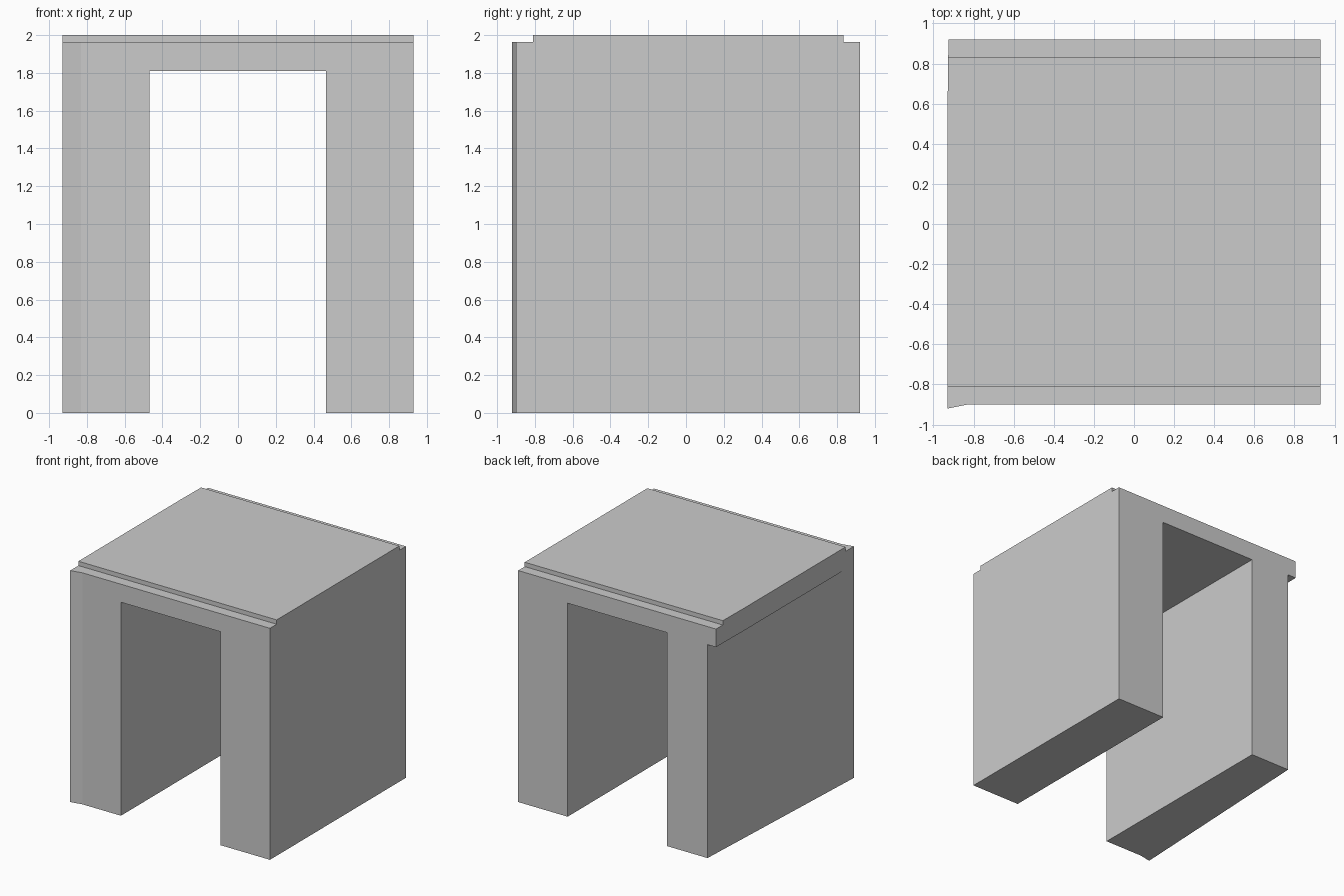
import bpy
import bmesh

if "Cube" in bpy.data.objects:
    bpy.data.objects.remove(bpy.data.objects["Cube"])


def prism(name, plan, z0, z1):
    """Extrude a plan outline (counter-clockwise) from z0 to z1."""
    bm = bmesh.new()
    base = bm.faces.new([bm.verts.new((x, y, z0)) for x, y in plan])
    top = bmesh.ops.extrude_face_region(bm, geom=[base])["geom"]
    verts = [g for g in top if isinstance(g, bmesh.types.BMVert)]
    bmesh.ops.translate(bm, verts=verts, vec=(0, 0, z1 - z0))
    bmesh.ops.recalc_face_normals(bm, faces=bm.faces)
    mesh = bpy.data.meshes.new(name)
    bm.to_mesh(mesh)
    bm.free()
    ob = bpy.data.objects.new(name, mesh)
    bpy.context.collection.objects.link(ob)
    return ob


def carve(body, plan, z0, z1):
    """Subtract a prism from the body and discard the cutter."""
    cutter = prism("cutter", plan, z0, z1)
    cutter.hide_render = True
    mod = body.modifiers.new("cut", "BOOLEAN")
    mod.operation = "DIFFERENCE"
    mod.solver = "EXACT"
    mod.object = cutter
    bpy.context.view_layer.objects.active = body
    bpy.ops.object.modifier_apply(modifier=mod.name)
    bpy.data.objects.remove(cutter)


# Full-height block, with the small flare at the front left corner
archway = prism("archway", [(-0.93, -0.92), (-0.83, -0.9), (0.93, -0.9),
                            (0.93, 0.92), (-0.925, 0.92), (-0.93, 0.56)], 0, 2)

# Square passage running front to back
carve(archway, [(-0.468, -1.2), (0.466, -1.2), (0.466, 1.2), (-0.468, 1.2)], -0.2, 1.81)

# Left wall tapers inward toward the back, leaving the lintel overhanging
carve(archway, [(-1.2, -1.0), (-0.935, -1.0), (-0.842, 1.0), (-1.2, 1.0)], -0.2, 1.81)

# Shallow rebates along the front and back top edges
carve(archway, [(-1.2, -1.2), (1.2, -1.2), (1.2, -0.81), (-1.2, -0.81)], 1.963, 2.2)
carve(archway, [(-1.2, 0.829), (1.2, 0.833), (1.2, 1.2), (-1.2, 1.2)], 1.963, 2.2)
